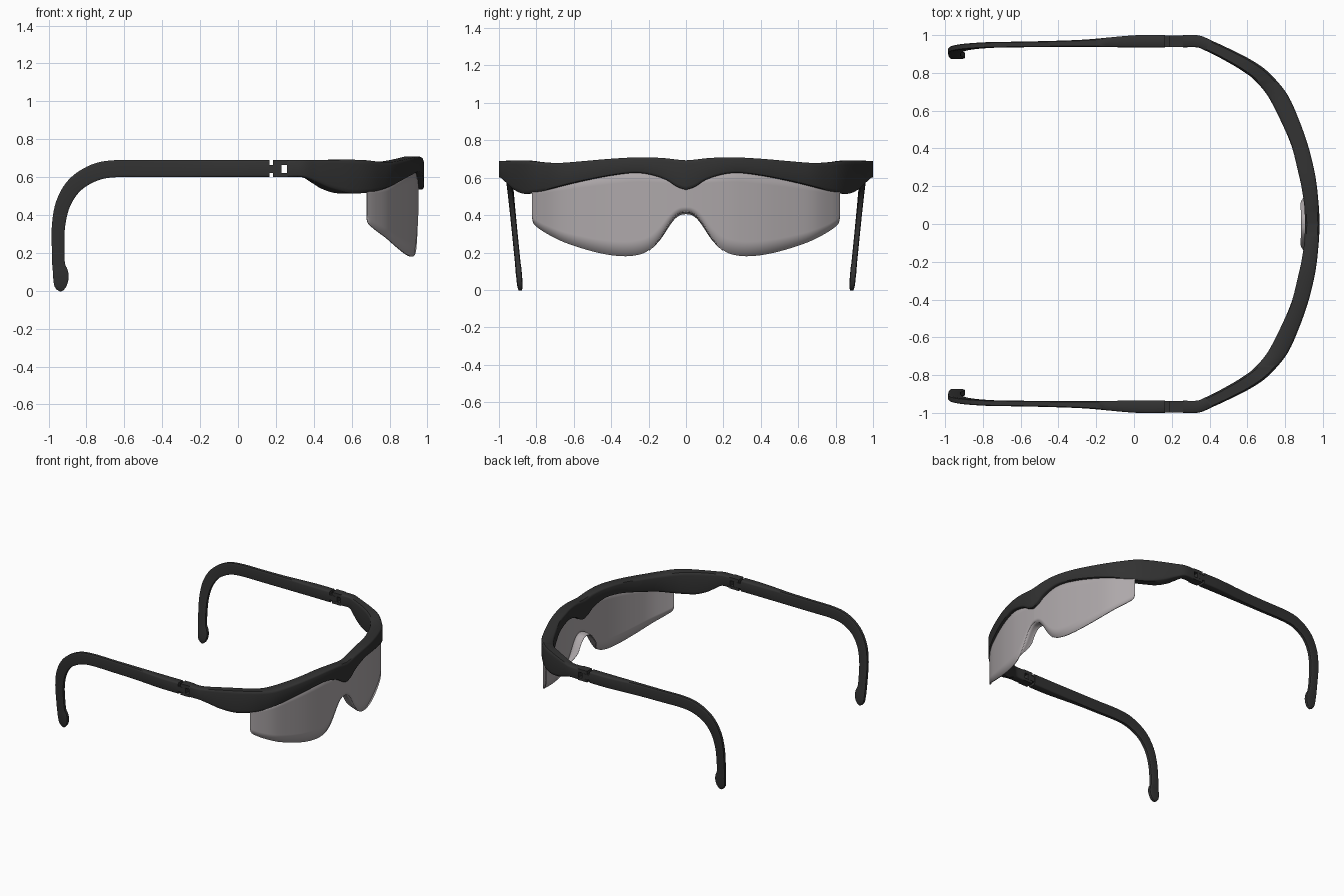
import bpy, bmesh, math
from mathutils import Vector

if "Cube" in bpy.data.objects:
    bpy.data.objects.remove(bpy.data.objects["Cube"])


def material(name, colour):
    m = bpy.data.materials.new(name)
    m.diffuse_color = colour
    m.use_nodes = True
    m.node_tree.nodes["Principled BSDF"].inputs["Base Color"].default_value = m.diffuse_color
    return m


BLACK = material("frame_black", (0.032, 0.032, 0.032, 1))
SMOKE = material("smoke_lens", (0.42, 0.39, 0.40, 1))

# rounded rectangle cross-section, u and v run from -1 to 1
RING = [(-1, -.75), (-.92, -.92), (-.75, -1), (.75, -1), (.92, -.92), (1, -.75),
        (1, .75), (.92, .92), (.75, 1), (-.75, 1), (-.92, .92), (-1, .75)]


def spline(pts, n):
    """Catmull-Rom through points of any dimension."""
    out = []
    for i in range(len(pts) - 1):
        a, b, c, d = (pts[max(0, min(len(pts) - 1, i + k))] for k in (-1, 0, 1, 2))
        for s in range(n):
            t = s / n
            out.append(tuple(.5 * (2 * q + (r - p) * t + (2 * p - 5 * q + 4 * r - w) * t * t
                                   + (3 * q - p - 3 * r + w) * t ** 3)
                             for p, q, r, w in zip(a, b, c, d)))
    return out + [pts[-1]]


def lookup(table, v):
    """Linear interpolation in a sorted list of (key, value)."""
    for (a, p), (b, q) in zip(table, table[1:]):
        if v <= b:
            return p + (q - p) * max(0, (v - a)) / max(b - a, 1e-6)
    return table[-1][1]


def make(name, rows, mat, closed):
    """Skin rows of points; closed rows become a capped tube."""
    bm = bmesh.new()
    vs = [[bm.verts.new(p) for p in row] for row in rows]
    n = len(rows[0])
    for r, s in zip(vs, vs[1:]):
        for j in range(n if closed else n - 1):
            k = (j + 1) % n
            bm.faces.new((r[j], r[k], s[k], s[j]))
    if closed:
        bm.faces.new(vs[0])
        bm.faces.new(vs[-1])
    bmesh.ops.remove_doubles(bm, verts=bm.verts, dist=1e-5)
    bmesh.ops.recalc_face_normals(bm, faces=bm.faces)
    me = bpy.data.meshes.new(name)
    bm.to_mesh(me)
    bm.free()
    ob = bpy.data.objects.new(name, me)
    bpy.context.collection.objects.link(ob)
    me.materials.append(mat)
    bpy.ops.object.select_all(action='DESELECT')
    ob.select_set(True)
    bpy.context.view_layer.objects.active = ob
    bpy.ops.object.shade_smooth_by_angle(angle=math.radians(40))
    return ob


def block(name, lo, hi, mat):
    rows = [[(x, lo[1], lo[2]), (x, hi[1], lo[2]), (x, hi[1], hi[2]), (x, lo[1], hi[2])]
            for x in (lo[0], hi[0])]
    return make(name, rows, mat, True)


# brow frame, centre to hinge: outer x, y, inner x, y, top z, bottom z
half = [(.983, 0, .905, 0, .693, .535), (.981, .05, .904, .05, .697, .552),
        (.977, .11, .900, .11, .704, .59), (.968, .20, .886, .20, .709, .618),
        (.953, .29, .868, .28, .708, .625), (.92, .42, .835, .41, .700, .608),
        (.87, .56, .78, .54, .688, .58), (.815, .68, .71, .675, .679, .55),
        (.745, .77, .64, .76, .683, .525), (.68, .83, .575, .81, .69, .516),
        (.60, .88, .50, .855, .692, .516), (.50, .93, .43, .893, .691, .54),
        (.42, .967, .38, .917, .69, .573), (.345, .998, .335, .935, .69, .60),
        (.26, 1.0, .26, .935, .69, .60)]
half = spline(half, 6)
stations = [(a, -b, c, -d, t, z) for a, b, c, d, t, z in reversed(half[1:])] + half
rows = []
for xo, yo, xi, yi, zt, zb in stations:
    rows.append([(xo + (xi - xo) * (u + 1) / 2, yo + (yi - yo) * (u + 1) / 2,
                  zb + (zt - zb) * (v + 1) / 2) for u, v in RING])
make("brow_frame", rows, BLACK, True)

# one-piece lens hanging from the brow, with a nose notch
outer_x = [(s[1], s[0]) for s in half]
brow_z = [(s[1], s[5]) for s in half]
edge = spline([(0, .42), (.03, .415), (.06, .395), (.09, .358), (.12, .31), (.15, .265),
               (.19, .22), (.24, .192), (.32, .18), (.42, .189), (.53, .215), (.65, .255),
               (.74, .30), (.79, .333), (.812, .355), (.82, .385)], 5)
edge = [(-y, z) for y, z in reversed(edge[1:])] + edge


def lens_x(y):
    return lookup(outer_x, abs(y)) - .033 + .02 * (y / .82) ** 2


rows = []
for y, z in edge:
    top = lookup(brow_z, abs(y)) + .03
    rows.append([(lens_x(y), y, z + (top - z) * k / 6) for k in range(7)])
lens = make("lens", rows, SMOKE, False)

# flange curling back around the nose notch
rows = []
for y, z in edge:
    if abs(y) <= .2:
        w = min(1, (.2 - abs(y)) / .1)
        w = w * w * (3 - 2 * w)
        rows.append([(lens_x(y) - .062 * w * math.sin(a), y,
                      z - .012 * w * (1 - math.cos(a)))
                     for a in (k * math.pi / 8 for k in range(5))])
flange = make("nose_flange", rows, SMOKE, False)
for ob in (lens, flange):
    m = ob.modifiers.new("thickness", 'SOLIDIFY')
    m.thickness = .008
    m.offset = 0

# temple arms: x, z, half height, y centre, half width
arm = [(.165, .645, .045, .967, .033), (0, .645, .045, .967, .032),
       (-.25, .645, .045, .957, .020), (-.45, .645, .045, .953, .016),
       (-.64, .645, .045, .95, .015), (-.755, .625, .045, .948, .015),
       (-.86, .56, .043, .941, .015), (-.923, .46, .039, .931, .015),
       (-.948, .34, .035, .919, .015), (-.95, .22, .033, .907, .015),
       (-.947, .14, .034, .899, .015), (-.938, .10, .040, .895, .016),
       (-.935, .07, .041, .892, .016), (-.938, .038, .036, .889, .015),
       (-.944, .014, .026, .887, .012), (-.95, .002, .012, .886, .007)]
path = spline(arm, 5)
for side, label in ((1, "left"), (-1, "right")):
    rows = []
    for i, (x, z, h, yc, hy) in enumerate(path):
        p, q = path[max(i - 1, 0)], path[min(i + 1, len(path) - 1)]
        d = Vector((q[0] - p[0], q[1] - p[1])).normalized()
        rows.append([(x + d.y * h * v, side * (yc + hy * u), z - d.x * h * v)
                     for u, v in RING])
    make("temple_" + label, rows, BLACK, True)

    # hinge: two lugs on the frame, one tab on the temple
    y0, y1 = sorted((side * .936, side * .999))
    for part, z0, z1 in (("upper", .664, .69), ("lower", .60, .621)):
        block(f"hinge_{part}_lug_{label}", (.185, y0, z0), (.265, y1, z1), BLACK)
    block("hinge_tab_" + label, (.15, y0, .622), (.23, y1, .663), BLACK)
